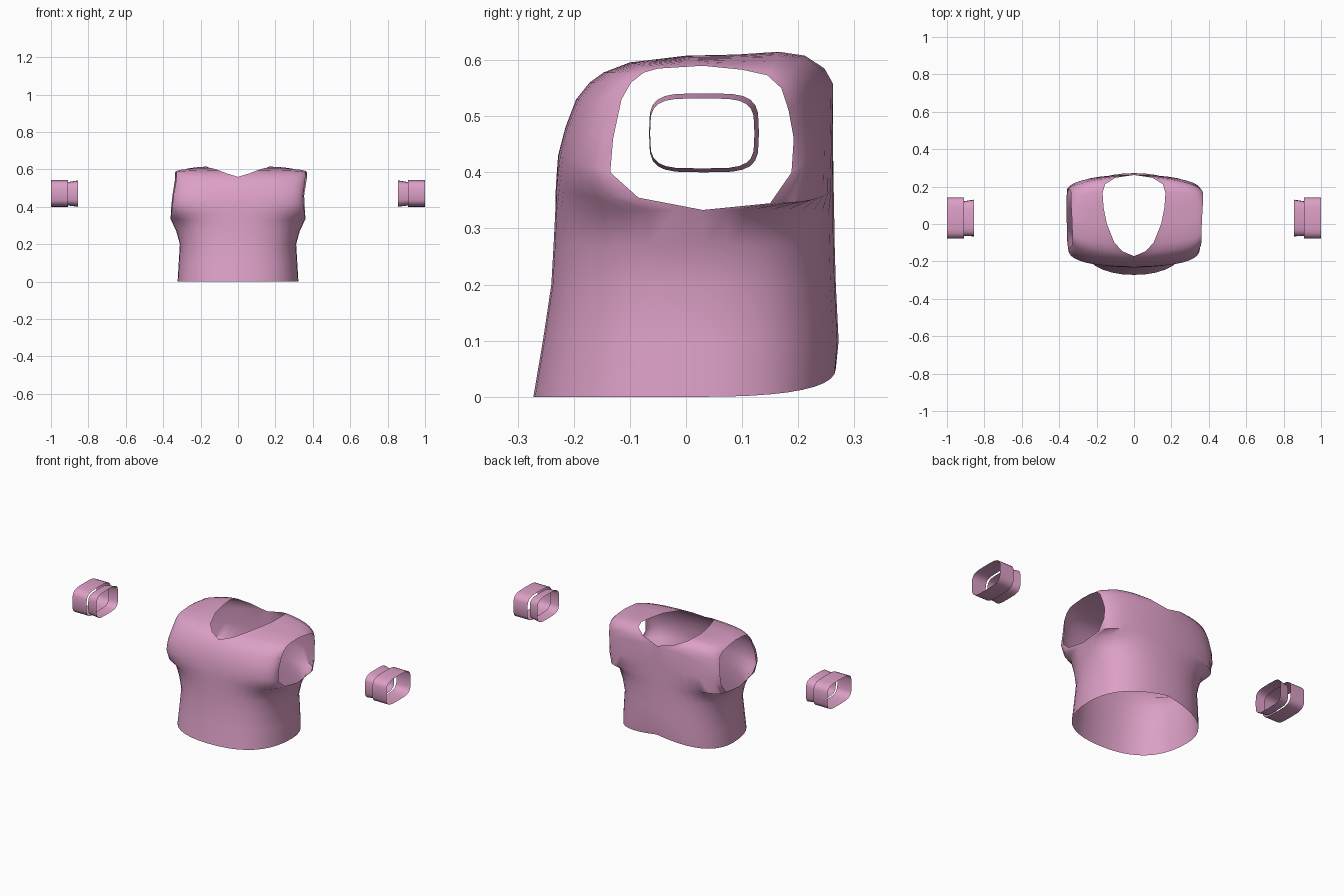
import bpy, bmesh, math
from mathutils import Vector

if "Cube" in bpy.data.objects:
    bpy.data.objects.remove(bpy.data.objects["Cube"])

pink = bpy.data.materials.new("dusty pink")
pink.diffuse_color = (0.72, 0.35, 0.57, 1)
pink.use_nodes = True
pink.node_tree.nodes["Principled BSDF"].inputs["Base Color"].default_value = pink.diffuse_color


def finish(bm, name):
    bmesh.ops.remove_doubles(bm, verts=bm.verts, dist=0.0005)
    bmesh.ops.recalc_face_normals(bm, faces=bm.faces)
    me = bpy.data.meshes.new(name)
    bm.to_mesh(me)
    bm.free()
    me.materials.append(pink)
    ob = bpy.data.objects.new(name, me)
    bpy.context.collection.objects.link(ob)
    bpy.ops.object.select_all(action='DESELECT')
    ob.select_set(True)
    bpy.context.view_layer.objects.active = ob
    bpy.ops.object.shade_smooth_by_angle(angle=math.radians(50))
    return ob


def skin(bm, rows, closed=False):
    grid = [[bm.verts.new(p) for p in r] for r in rows]
    for a, b in zip(grid, grid[1:]):
        n = len(a)
        for i in range(n if closed else n - 1):
            j = (i + 1) % n
            bm.faces.new((a[i], a[j], b[j], b[i]))


# Half shirt rows: centre/neck edge xyz, side seam/armhole edge xyz, roundness
front = [
    (0, -.272, 0, .323, .03, 0, 1),
    (0, -.255, .1, .317, .03, .1, 1),
    (0, -.24, .2, .311, .03, .2, 1),
    (0, -.236, .27, .33, .03, .27, 1),
    (0, -.233, .33, .36, .03, .333, 1),
    (0, -.232, .375, .358, -.085, .355, 1),
    (0, -.228, .43, .352, -.135, .4, 1),
    (0, -.215, .48, .348, -.13, .46, 1),
    (0, -.196, .53, .345, -.115, .53, .9),
    (0, -.172, .56, .345, -.098, .56, .8),
    (.06, -.147, .578, .345, -.075, .578, .8),
    (.105, -.1, .596, .345, -.05, .585, .8),
    (.145, 0, .608, .348, .03, .59, .7),
]
back = [
    (.163, .09, .61, .352, .1, .583, .7),
    (.168, .165, .615, .352, .145, .573, .7),
    (.155, .212, .608, .352, .17, .55, .7),
    (.1, .247, .585, .352, .183, .51, .6),
    (0, .262, .558, .352, .192, .46, .6),
    (0, .262, .45, .357, .188, .4, .8),
    (0, .263, .38, .36, .15, .345, 1),
    (0, .264, .33, .36, .03, .333, 1),
    (0, .265, .27, .33, .03, .27, 1),
    (0, .267, .2, .311, .03, .2, 1),
    (0, .272, .1, .317, .03, .1, 1),
    (0, .267, .05, .323, .03, 0, 1),
]


def bow(row, side, n=10):
    a, c, bend = Vector(row[:3]), Vector(row[3:6]), row[6]
    # the shoulder tip reaches a little further on one side
    if c.z > .45:
        c.x *= 1 + .045 * side * min(1, (c.z - .45) / .1)
    corner = Vector((c.x, a.y, a.z if a.z > .4 else c.z))
    b = ((a + c) / 2).lerp(corner, bend)
    pts = []
    for i in range(n + 1):
        t = i / n
        p = a * (1 - t) ** 2 + b * 2 * t * (1 - t) + c * t * t
        pts.append((p.x * side, p.y, p.z))
    return pts


# Shirt body: open shell, both halves wrap from front hem over the shoulder
bm = bmesh.new()
for side in (1, -1):
    skin(bm, [bow(r, side) for r in front + back])
finish(bm, "shirt_body")


# Wrist cuffs: an open outer band and a flared inner band
def ring(x, y0, y1, z0, z1, n=24):
    pts = []
    for i in range(n):
        a = 2 * math.pi * i / n
        c, s = math.cos(a), math.sin(a)
        pts.append((x, (y0 + y1) / 2 + (y1 - y0) / 2 * math.copysign(abs(c) ** .5, c),
                    (z0 + z1) / 2 + (z1 - z0) / 2 * math.copysign(abs(s) ** .5, s)))
    return pts


for side, label in ((1, "left"), (-1, "right")):
    bm = bmesh.new()
    skin(bm, [ring(side * x, -.078, .142, .4, .543) for x in (.91, 1.0)], True)
    finish(bm, label + "_cuff_band")
    bm = bmesh.new()
    skin(bm, [ring(side * .855, -.066, .13, .4, .541),
              ring(side * .91, -.064, .122, .407, .532)], True)
    finish(bm, label + "_cuff_lining")
